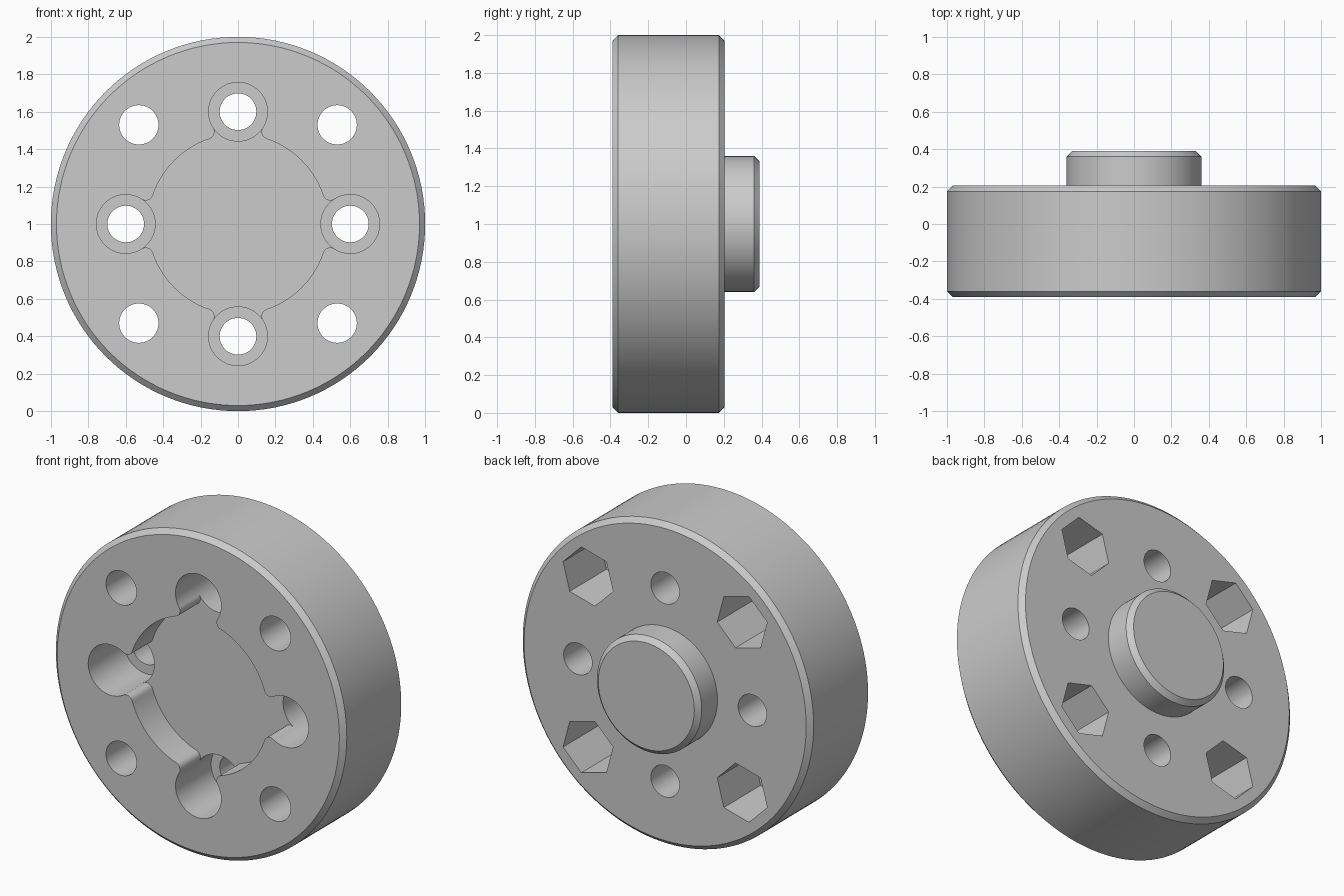
import bpy, bmesh, math
from math import cos, sin, pi, atan2, hypot

cube = bpy.data.objects.get("Cube")
if cube:
    bpy.data.objects.remove(cube)

FRONT, BACK, BOSS_END = -0.39, 0.205, 0.39
CENTRE_Z = 1.0
CHAMFER = 0.03
BOLT_DIST, BORE_R, BOLT_R = 0.6, 0.157, 0.098
CORNER, CORNER_R, HEX_R = 0.53, 0.105, 0.178
RECESS_R, FILLET_R = 0.48, 0.04
RECESS_DEPTH, BORE_DEPTH, HEX_DEPTH = 0.2, 0.35, 0.36

grey = bpy.data.materials.new("plain grey")
grey.use_nodes = True
COLOUR = (0.6, 0.6, 0.6, 1)
grey.diffuse_color = COLOUR
grey.node_tree.nodes["Principled BSDF"].inputs["Base Color"].default_value = COLOUR


def make_object(name, bm):
    bmesh.ops.recalc_face_normals(bm, faces=bm.faces)
    mesh = bpy.data.meshes.new(name)
    bm.to_mesh(mesh)
    bm.free()
    mesh.materials.append(grey)
    obj = bpy.data.objects.new(name, mesh)
    bpy.context.collection.objects.link(obj)
    return obj


def lathe(name, profile, sides):
    """Spin (radius, y) rings about the y axis and cap both ends."""
    bm = bmesh.new()
    rings = [[bm.verts.new((r * cos(2 * pi * i / sides), y, CENTRE_Z + r * sin(2 * pi * i / sides)))
              for i in range(sides)] for r, y in profile]
    for a, b in zip(rings, rings[1:]):
        for i in range(sides):
            j = (i + 1) % sides
            bm.faces.new((a[i], a[j], b[j], b[i]))
    bm.faces.new(rings[0])
    bm.faces.new(rings[-1])
    return make_object(name, bm)


def prism(name, outline, y0, y1):
    """Extrude an (x, z) outline from y0 to y1."""
    bm = bmesh.new()
    face = bm.faces.new([bm.verts.new((x, y0, CENTRE_Z + z)) for x, z in outline])
    top = bmesh.ops.extrude_face_region(bm, geom=[face])["geom"]
    bmesh.ops.translate(bm, vec=(0, y1 - y0, 0),
                        verts=[v for v in top if isinstance(v, bmesh.types.BMVert)])
    return make_object(name, bm)


def arc(cx, cz, r, start, end, steps):
    return [(cx + r * cos(start + (end - start) * i / steps),
             cz + r * sin(start + (end - start) * i / steps)) for i in range(steps + 1)]


def ring(cx, cz, r, sides, turn=0.0):
    return arc(cx, cz, r, turn, turn + 2 * pi, sides)[:-1]


def recess_outline():
    """Round pocket opening into each bore through small fillets."""
    reach, gap = RECESS_R + FILLET_R, BORE_R + FILLET_R
    fx = (reach ** 2 - gap ** 2 + BOLT_DIST ** 2) / (2 * BOLT_DIST)
    fz = math.sqrt(reach ** 2 - fx ** 2)
    lean = atan2(fz, fx)
    to_bore = atan2(-fz, BOLT_DIST - fx)
    fillet = arc(fx, fz, FILLET_R, to_bore, lean - pi, 10)
    quarter = [(BOLT_DIST, 0)] + fillet
    quarter += arc(0, 0, RECESS_R, lean, pi / 2 - lean, 24)[1:-1]
    quarter += [(z, x) for x, z in reversed(fillet)]
    return [(x * cos(q) - z * sin(q), x * sin(q) + z * cos(q))
            for q in (k * pi / 2 for k in range(4)) for x, z in quarter]


# Chamfered disc with a round boss on the back
hub = lathe("hub_disc", [(1 - CHAMFER, FRONT), (1, FRONT + CHAMFER), (1, BACK - CHAMFER),
                         (1 - CHAMFER, BACK), (0.36, BACK), (0.36, BOSS_END - CHAMFER),
                         (0.36 - CHAMFER, BOSS_END)], 128)

# Cutters: central recess, counterbored bolt holes, corner holes with hex pockets
cutters = [prism("recess_cutter", recess_outline(), FRONT - 0.1, FRONT + RECESS_DEPTH)]
for k in range(4):
    a = k * pi / 2
    x, z = BOLT_DIST * cos(a), BOLT_DIST * sin(a)
    cutters.append(prism("bore_cutter", ring(x, z, BORE_R, 64), FRONT - 0.1, FRONT + BORE_DEPTH))
    cutters.append(prism("bolt_cutter", ring(x, z, BOLT_R, 48), FRONT - 0.2, BACK + 0.2))
    d = a + pi / 4
    x, z = CORNER * math.copysign(1, cos(d)), CORNER * math.copysign(1, sin(d))
    cutters.append(prism("hex_cutter", ring(x, z, HEX_R, 6, d + pi / 6), BACK - HEX_DEPTH, BACK + 0.1))
    cutters.append(prism("corner_cutter", ring(x, z, CORNER_R, 48), FRONT - 0.2, BACK + 0.2))

bpy.ops.object.select_all(action='DESELECT')
hub.select_set(True)
bpy.context.view_layer.objects.active = hub
for cutter in cutters:
    cutter.hide_render = True
    mod = hub.modifiers.new("cut", 'BOOLEAN')
    mod.operation = 'DIFFERENCE'
    mod.solver = 'EXACT'
    mod.object = cutter
    bpy.ops.object.modifier_apply(modifier=mod.name)
    bpy.data.objects.remove(cutter)

bpy.ops.object.shade_smooth_by_angle(angle=math.radians(30))
